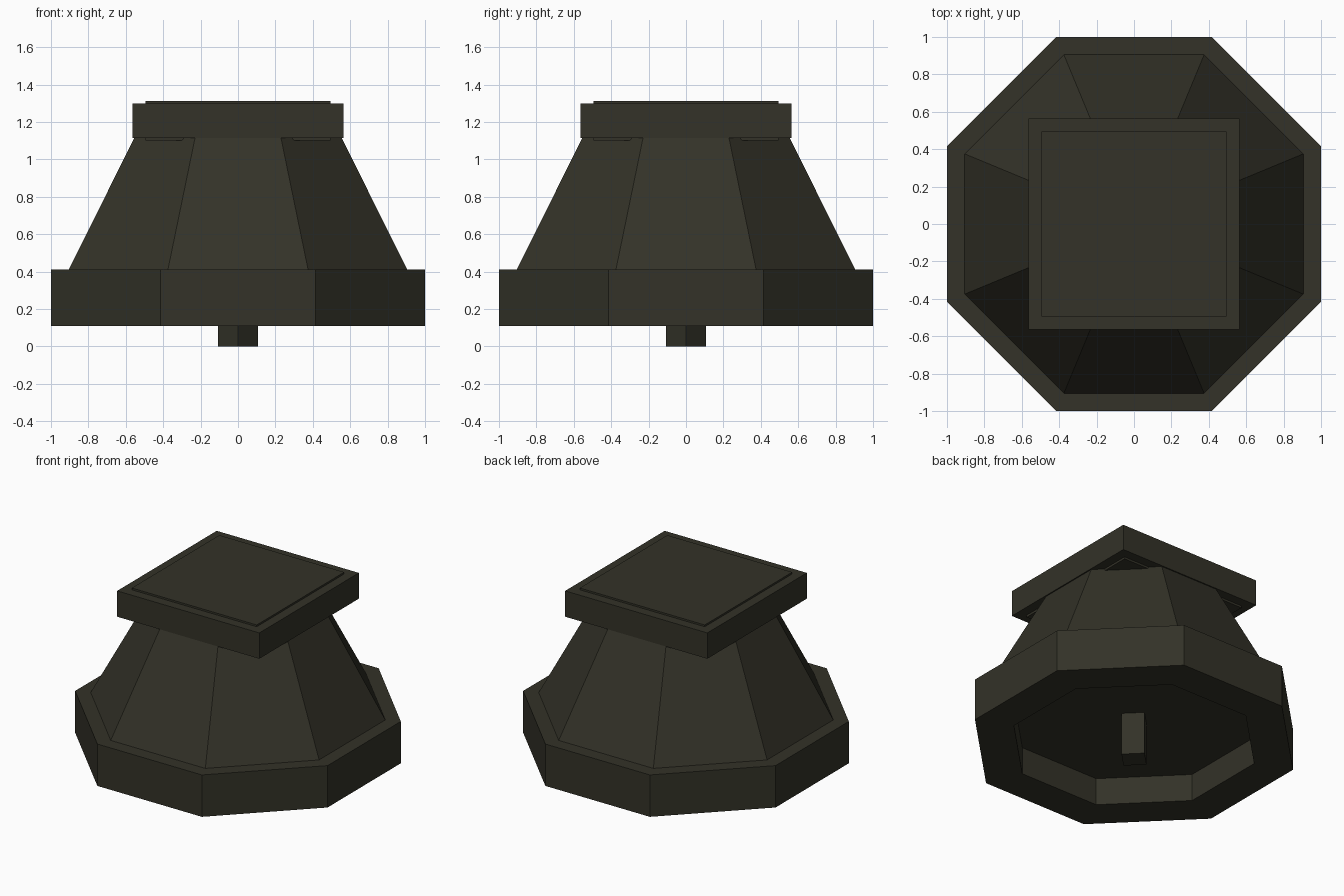
import bpy, bmesh, math

if "Cube" in bpy.data.objects:
    bpy.data.objects.remove(bpy.data.objects["Cube"])

olive = bpy.data.materials.new("dark olive")
olive.diffuse_color = (0.033, 0.032, 0.021, 1.0)
olive.use_nodes = True
olive.node_tree.nodes["Principled BSDF"].inputs["Base Color"].default_value = olive.diffuse_color


def lofted(name, sides, rings, flats_on_axes=True):
    """Stack regular polygons given as (apothem, z), capped at both ends."""
    bm = bmesh.new()
    step = 2 * math.pi / sides
    turn = step / 2 if flats_on_axes else 0
    loops = []
    for apothem, z in rings:
        r = apothem / math.cos(step / 2)
        loops.append([bm.verts.new((r * math.cos(turn + i * step),
                                    r * math.sin(turn + i * step), z))
                      for i in range(sides)])
    for a, b in zip(loops, loops[1:]):
        for i in range(sides):
            j = (i + 1) % sides
            bm.faces.new((a[i], a[j], b[j], b[i]))
    bm.faces.new(loops[0][::-1])
    bm.faces.new(loops[-1])
    bmesh.ops.recalc_face_normals(bm, faces=bm.faces[:])
    mesh = bpy.data.meshes.new(name)
    bm.to_mesh(mesh)
    bm.free()
    mesh.materials.append(olive)
    obj = bpy.data.objects.new(name, mesh)
    bpy.context.collection.objects.link(obj)
    return obj


# Octagonal base with a recess underneath
lofted("base", 8, [(0.755, 0.305), (0.755, 0.11), (1.0, 0.11), (1.0, 0.41)])

# Tapered octagonal body
lofted("tapered_body", 8, [(0.905, 0.41), (0.552, 1.12)])

# Square cap, with a thin plate showing above and below it
lofted("cap", 4, [(0.563, 1.115), (0.563, 1.30)])
lofted("cap_plate", 4, [(0.495, 1.10), (0.495, 1.313)])

# Small peg under the base, turned 45 degrees
lofted("peg", 4, [(0.106 * math.cos(math.pi / 4), 0.0),
                  (0.106 * math.cos(math.pi / 4), 0.305)], flats_on_axes=False)
